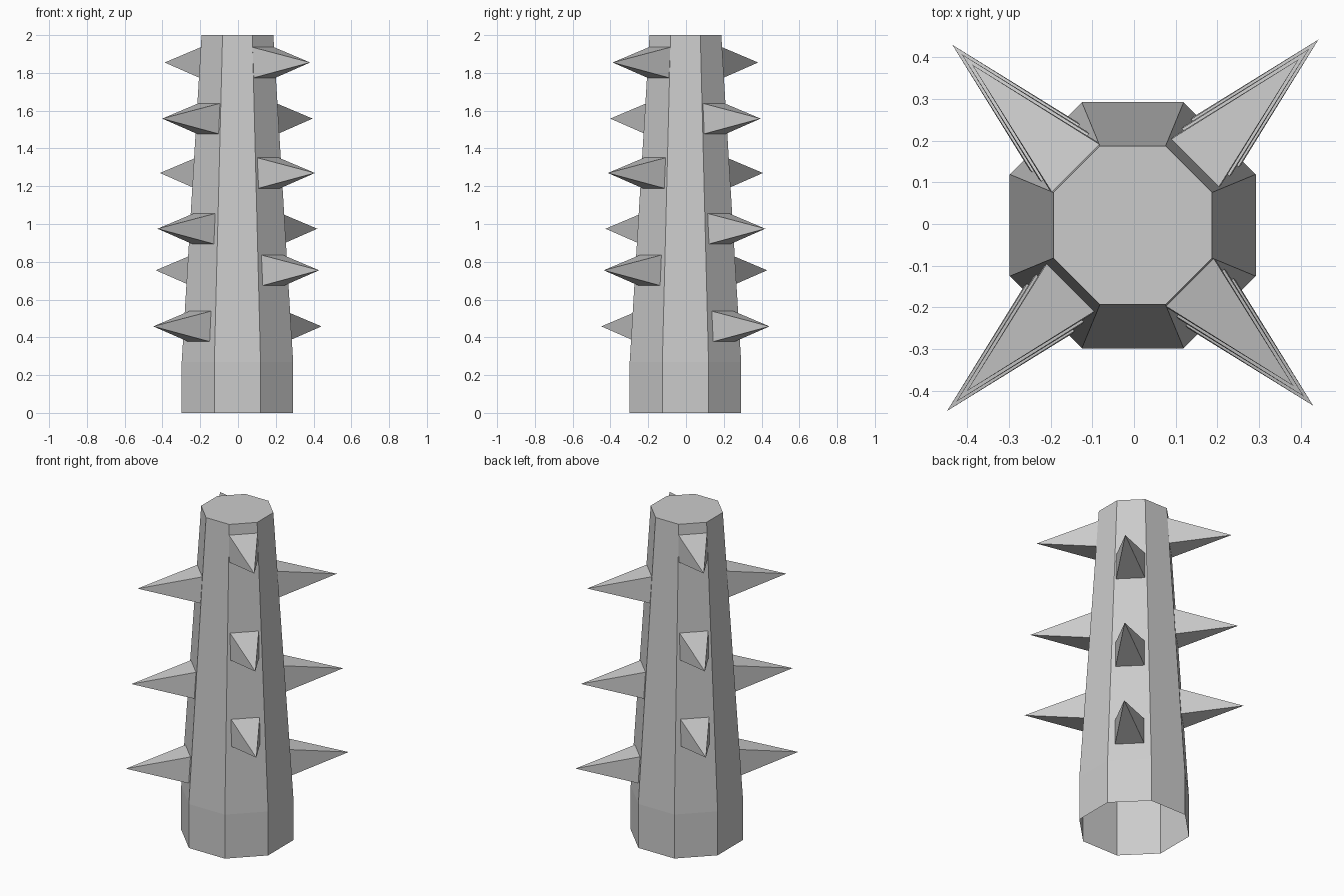
import bpy, bmesh, math
from mathutils import Vector

if "Cube" in bpy.data.objects:
    bpy.data.objects.remove(bpy.data.objects["Cube"], do_unlink=True)

CENTRE = Vector((-0.003, -0.003, 0))
BASE_R, TOP_R, COLLAR_Z, TOP_Z = 0.295, 0.19, 0.27, 2.0   # flat-to-centre radii
SPIKE_HALF, SPIKE_LENGTH = 0.081, 0.346

grey = bpy.data.materials.new("stone_grey")
grey.use_nodes = True
colour = (0.6, 0.6, 0.6, 1)
grey.diffuse_color = colour
grey.node_tree.nodes["Principled BSDF"].inputs["Base Color"].default_value = colour


def add_object(name, bm):
    bmesh.ops.recalc_face_normals(bm, faces=bm.faces)
    mesh = bpy.data.meshes.new(name)
    bm.to_mesh(mesh)
    bm.free()
    mesh.materials.append(grey)
    obj = bpy.data.objects.new(name, mesh)
    bpy.context.collection.objects.link(obj)
    return obj


def surface_radius(z):
    t = max(0, (z - COLLAR_Z) / (TOP_Z - COLLAR_Z))
    return BASE_R + (TOP_R - BASE_R) * t


# Octagonal column: straight collar, tapered shaft, closed top, open bottom
bm = bmesh.new()
rings = []
for z in (0, COLLAR_Z, TOP_Z):
    r = surface_radius(z) / math.cos(math.pi / 8)
    angles = [math.radians(22.5 + 45 * i) for i in range(8)]
    rings.append([bm.verts.new(CENTRE + Vector((r * math.cos(a), r * math.sin(a), z)))
                  for a in angles])
for low, high in zip(rings, rings[1:]):
    for i in range(8):
        j = (i + 1) % 8
        bm.faces.new((low[i], low[j], high[j], high[i]))
bm.faces.new(rings[-1])
add_object("column", bm)


# Four-sided spikes, seated on the sloping diagonal faces
def add_spike(name, angle, z):
    out = Vector((math.cos(angle), math.sin(angle), 0))
    side = Vector((-out.y, out.x, 0))
    bm = bmesh.new()
    base = []
    for s, h in ((-1, -1), (1, -1), (1, 1), (-1, 1)):
        zc = z + h * SPIKE_HALF
        base.append(bm.verts.new(CENTRE + out * (surface_radius(zc) - 0.001)
                                 + side * s * SPIKE_HALF + Vector((0, 0, zc))))
    tip = bm.verts.new(CENTRE + out * (surface_radius(z) + SPIKE_LENGTH) + Vector((0, 0, z)))
    for i in range(4):
        bm.faces.new((base[i], base[(i + 1) % 4], tip))
    bm.faces.new(base[::-1])
    add_object(name, bm)


# Heights alternate between the two diagonals
levels = {45: (0.458, 0.975, 1.558), 135: (0.755, 1.27, 1.855)}
for diagonal, heights in levels.items():
    for turn in (0, 180):
        for n, z in enumerate(heights, 1):
            add_spike(f"spike_{diagonal + turn}_{n}", math.radians(diagonal + turn), z)
